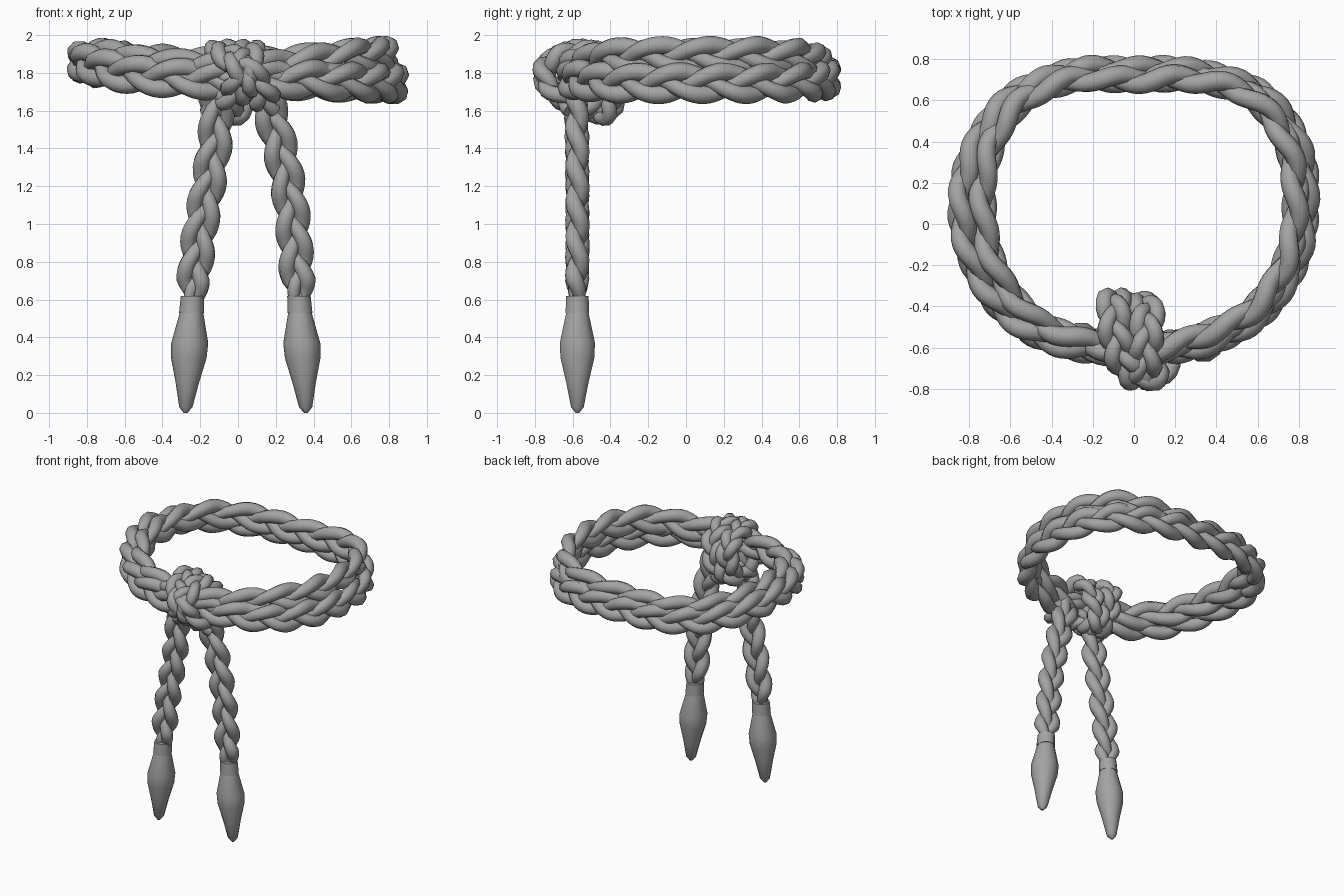
import bpy, math
from mathutils import Vector

cube = bpy.data.objects.get("Cube")
if cube:
    bpy.data.objects.remove(cube, do_unlink=True)

grey = bpy.data.materials.new("rope grey")
grey.use_nodes = True
COLOUR = (0.37, 0.37, 0.37, 1)
grey.diffuse_color = COLOUR
grey.node_tree.nodes["Principled BSDF"].inputs["Base Color"].default_value = COLOUR


def smooth_path(points, closed, step=0.025):
    """Catmull-Rom path through the points, resampled at even spacing."""
    pts = [Vector(p) for p in points]
    n = len(pts)
    get = (lambda i: pts[i % n]) if closed else (lambda i: pts[max(0, min(n - 1, i))])
    dense = []
    for i in range(n if closed else n - 1):
        a, b, c, d = (get(i + k) for k in (-1, 0, 1, 2))
        for k in range(30):
            t = k / 30
            dense.append(0.5 * (2 * b + (c - a) * t + (2 * a - 5 * b + 4 * c - d) * t * t
                                + (3 * b - a - 3 * c + d) * t ** 3))
    dense.append(get(n if closed else n - 1).copy())
    lengths = [0]
    for p, q in zip(dense, dense[1:]):
        lengths.append(lengths[-1] + (q - p).length)
    total = lengths[-1]
    count = round(total / step)
    out, j = [], 0
    for i in range(count + (0 if closed else 1)):
        s = total * i / count
        while j < len(dense) - 2 and lengths[j + 1] < s:
            j += 1
        f = (s - lengths[j]) / max(lengths[j + 1] - lengths[j], 1e-6)
        out.append(dense[j].lerp(dense[j + 1], min(f, 1)))
    return out, total


def braid(name, points, wide, period, closed=False, spread=0.054, depth=0.024, radius=0.044, taper=0):
    """Three strands weaving about a path; wide is the broad direction, taper the length pinched at the end."""
    path, total = smooth_path(points, closed)
    n = len(path)
    turns = max(1, round(total / period)) if closed else total / period
    curve = bpy.data.curves.new(name, "CURVE")
    curve.dimensions = "3D"
    curve.bevel_depth = radius
    curve.bevel_resolution = 2
    curve.use_fill_caps = True
    for strand in range(3):
        spline = curve.splines.new("POLY")
        spline.points.add(n - 1)
        spline.use_cyclic_u = closed
        for i, p in enumerate(path):
            if closed:
                tangent = path[(i + 1) % n] - path[i - 1]
            else:
                tangent = path[min(i + 1, n - 1)] - path[max(i - 1, 0)]
            tangent.normalize()
            side = Vector(wide)
            side = (side - tangent * side.dot(tangent)).normalized()
            out = tangent.cross(side)
            a = math.tau * (turns * i / n + strand / 3)
            left = total * (1 - i / (n - 1))
            pinch = 0.35 + 0.65 * min(1, left / taper) if taper else 1
            q = p + (side * spread * math.sin(a) + out * depth * math.sin(2 * a)) * pinch
            spline.points[i].co = (*q, 1)
            spline.points[i].radius = (1 - 0.1 * math.cos(2 * a)) * (0.4 + 0.6 * pinch)
    obj = bpy.data.objects.new(name, curve)
    bpy.context.collection.objects.link(obj)
    bpy.ops.object.select_all(action="DESELECT")
    bpy.context.view_layer.objects.active = obj
    obj.select_set(True)
    bpy.ops.object.convert(target="MESH")
    finish(bpy.context.object)


def finish(obj):
    obj.data.materials.clear()
    obj.data.materials.append(grey)
    bpy.ops.object.select_all(action="DESELECT")
    bpy.context.view_layer.objects.active = obj
    obj.select_set(True)
    bpy.ops.object.shade_smooth_by_angle(angle=math.radians(50))


def lathe(name, profile, top, lean, sides=10):
    """Round part from (radius, height) pairs, leaning sideways as it drops."""
    verts, faces = [], []
    for r, z in profile:
        for k in range(sides):
            a = math.tau * k / sides
            verts.append((top[0] + lean * (top[2] - z) + r * math.cos(a), top[1] + r * math.sin(a), z))
    for j in range(len(profile) - 1):
        for k in range(sides):
            m = (k + 1) % sides
            faces.append((j * sides + k, j * sides + m, (j + 1) * sides + m, (j + 1) * sides + k))
    faces.append(tuple(reversed(range(sides))))
    faces.append(tuple(range((len(profile) - 1) * sides, len(profile) * sides)))
    mesh = bpy.data.meshes.new(name)
    mesh.from_pydata(verts, [], faces)
    obj = bpy.data.objects.new(name, mesh)
    bpy.context.collection.objects.link(obj)
    finish(obj)


# Belt: two stacked braids around the waist
UP = (0, 0, 1)
braid("upper_belt", [
    (0, -0.62, 1.81), (0.3, -0.55, 1.83), (0.56, -0.43, 1.87), (0.73, -0.2, 1.885), (0.785, 0.08, 1.885),
    (0.745, 0.38, 1.885), (0.58, 0.61, 1.875), (0.3, 0.7, 1.845), (0, 0.7, 1.835), (-0.3, 0.7, 1.84),
    (-0.55, 0.59, 1.855), (-0.69, 0.38, 1.875), (-0.735, 0.1, 1.875), (-0.68, -0.2, 1.87),
    (-0.52, -0.43, 1.84), (-0.3, -0.55, 1.82)], UP, 0.75, True, spread=0.061, radius=0.045)
braid("lower_belt", [
    (0, -0.62, 1.76), (0.32, -0.59, 1.765), (0.6, -0.45, 1.75), (0.78, -0.2, 1.745), (0.835, 0.08, 1.745),
    (0.8, 0.38, 1.745), (0.62, 0.63, 1.75), (0.3, 0.74, 1.76), (0, 0.75, 1.775), (-0.3, 0.74, 1.78),
    (-0.6, 0.61, 1.8), (-0.78, 0.36, 1.835), (-0.84, 0.08, 1.86), (-0.77, -0.22, 1.84),
    (-0.58, -0.47, 1.795), (-0.3, -0.6, 1.77)], UP, 0.75, True, spread=0.061, radius=0.045)

# Knot: the cord wraps twice around the belt
SIDE = (1, 0, 0)
braid("knot", [
    (-0.12, -0.6, 1.62), (-0.08, -0.47, 1.59), (-0.01, -0.39, 1.61), (0.06, -0.41, 1.82), (0.06, -0.53, 1.92),
    (0.05, -0.69, 1.88), (0.03, -0.75, 1.8), (-0.02, -0.66, 1.68), (-0.06, -0.5, 1.62), (-0.09, -0.39, 1.7),
    (-0.1, -0.38, 1.86), (-0.09, -0.53, 1.92), (-0.04, -0.69, 1.88), (0.06, -0.76, 1.79),
    (0.13, -0.7, 1.7), (0.15, -0.6, 1.62)], SIDE, 0.42, spread=0.047, depth=0.024, radius=0.039)

# Hanging cords with capped, pointed tips
CORDS = {
    "right": [(-0.12, -0.59, 1.74), (-0.115, -0.58, 1.5), (-0.16, -0.575, 1.2), (-0.21, -0.575, 0.9), (-0.243, -0.575, 0.58)],
    "left": [(0.12, -0.59, 1.76), (0.17, -0.58, 1.6), (0.225, -0.575, 1.4), (0.28, -0.575, 1.1), (0.31, -0.575, 0.8), (0.325, -0.575, 0.58)],
}
for side, points in CORDS.items():
    lean = -0.06 if side == "right" else 0.06
    braid(side + "_cord", points, SIDE, 0.57, spread=0.052, depth=0.022, radius=0.043, taper=0.12)
    end = points[-1]
    lathe(side + "_collar", [(0.066, 0.53), (0.062, 0.62)], end, lean)
    lathe(side + "_tip", [(0.01, 0.0), (0.035, 0.03), (0.062, 0.16), (0.094, 0.29),
                          (0.098, 0.37), (0.06, 0.54)], end, lean)
